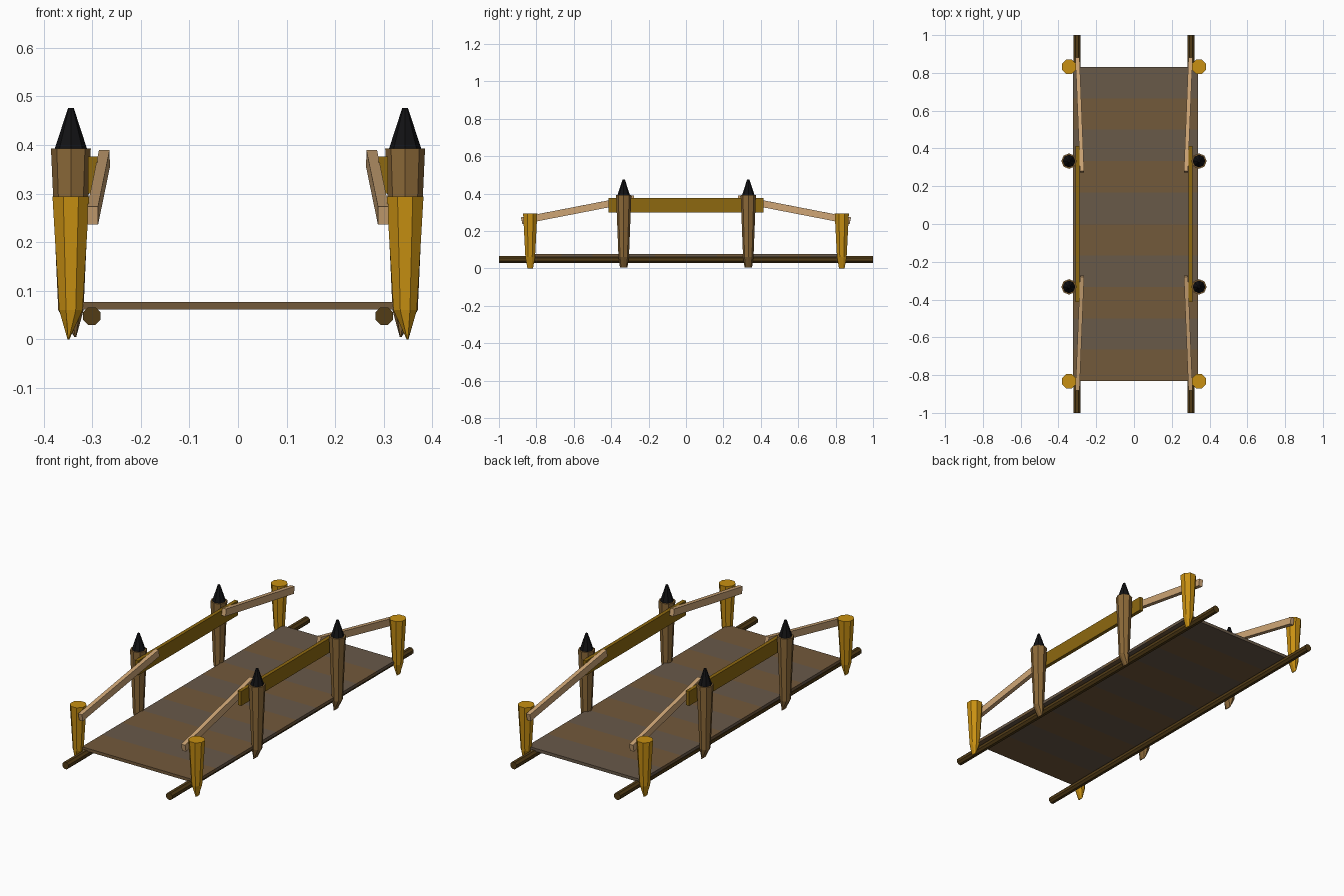
import bpy, bmesh
from math import cos, sin, pi
from mathutils import Vector

if "Cube" in bpy.data.objects:
    bpy.data.objects.remove(bpy.data.objects["Cube"])


def material(name, rgb):
    m = bpy.data.materials.new(name)
    m.diffuse_color = (*rgb, 1)
    m.use_nodes = True
    m.node_tree.nodes["Principled BSDF"].inputs["Base Color"].default_value = m.diffuse_color
    return m


YELLOW = material("yellow_wood", (0.58, 0.28, 0.006))
BROWN = material("brown_wood", (0.26, 0.14, 0.04))
BLACK = material("black_cap", (0.006, 0.006, 0.007))
OLIVE = material("olive_wood", (0.27, 0.14, 0.005))
TAN = material("tan_wood", (0.62, 0.38, 0.18))
LOG = material("dark_log", (0.085, 0.045, 0.008))
PLANKS = [material("plank_brown", (0.17, 0.10, 0.043)),
          material("plank_grey", (0.14, 0.10, 0.066))]


def finish(bm, name, mat):
    bmesh.ops.recalc_face_normals(bm, faces=bm.faces)
    me = bpy.data.meshes.new(name)
    bm.to_mesh(me)
    bm.free()
    me.materials.append(mat)
    ob = bpy.data.objects.new(name, me)
    bpy.context.collection.objects.link(ob)
    return ob


def loft(name, mat, rings, turn=0.0):
    """Eight-sided post through rings of (x, y, z, x radius, y radius)."""
    bm = bmesh.new()
    loops = [[bm.verts.new((x + rx * cos(turn + i * pi / 4),
                            y + ry * sin(turn + i * pi / 4), z))
              for i in range(8)] for x, y, z, rx, ry in rings]
    for a, b in zip(loops, loops[1:]):
        for i in range(8):
            j = (i + 1) % 8
            bm.faces.new((a[i], a[j], b[j], b[i]))
    bm.faces.new(loops[0])
    bm.faces.new(loops[-1])
    return finish(bm, name, mat)


def beam(name, mat, a, b, width, height):
    """Square-ended box running from a to b."""
    a, b = Vector(a), Vector(b)
    bm = bmesh.new()
    bmesh.ops.create_cube(bm, size=1)
    bmesh.ops.scale(bm, vec=(width, (b - a).length, height), verts=bm.verts)
    ob = finish(bm, name, mat)
    d = (b - a).normalized()
    side = d.cross(Vector((0, 0, 1))).normalized()
    rot = ob.matrix_world.to_3x3()
    for col, v in enumerate((side, d, side.cross(d))):
        for row in range(3):
            rot[row][col] = v[row]
    ob.matrix_world = rot.to_4x4()
    ob.location = (a + b) / 2
    return ob


# deck of ten planks in alternating tones
step = 1.664 / 10
for i in range(10):
    y = -0.832 + i * step
    beam(f"deck_plank_{i}", PLANKS[i % 2], (0.008, y, 0.069),
         (0.008, y + step, 0.069), 0.662, 0.016)

for s, side in ((-1, "left"), (1, "right")):
    x = s * 0.344
    # bearer log under the deck edge
    log = loft(f"{side}_bearer_log", LOG,
               [(0, 0, -1, 0.0195, 0.0195), (0, 0, 1, 0.0195, 0.0195)], pi / 8)
    log.rotation_euler.x = pi / 2
    log.location = (s * 0.301, 0, 0.048)

    # level middle handrail
    beam(f"{side}_middle_rail", OLIVE, (s * 0.299, -0.414, 0.338),
         (s * 0.299, 0.414, 0.338), 0.019, 0.076)

    for e, end in ((-1, "front"), (1, "back")):
        # short end post with a wedge-cut foot
        y = e * 0.833
        loft(f"{side}_{end}_end_post", YELLOW,
             [(s * 0.349, y, 0, 0.002, 0.016), (x, y, 0.06, 0.026, 0.028),
              (x, y, 0.294, 0.041, 0.041)], pi / 8)

        # tall inner post with a wedge-cut foot and dark pointed cap
        y = e * 0.333
        loft(f"{side}_{end}_tall_post", BROWN,
             [(s * 0.335, y, 0.005, 0.002, 0.02), (x, y, 0.06, 0.026, 0.028),
              (x, y, 0.393, 0.041, 0.041)])
        loft(f"{side}_{end}_post_cap", BLACK,
             [(x, y, 0.393, 0.033, 0.033), (x, y, 0.476, 0.006, 0.006)])

        # sloping end handrail
        beam(f"{side}_{end}_sloping_rail", TAN, (s * 0.299, e * 0.878, 0.255),
             (s * 0.275, e * 0.276, 0.372), 0.022, 0.037)
